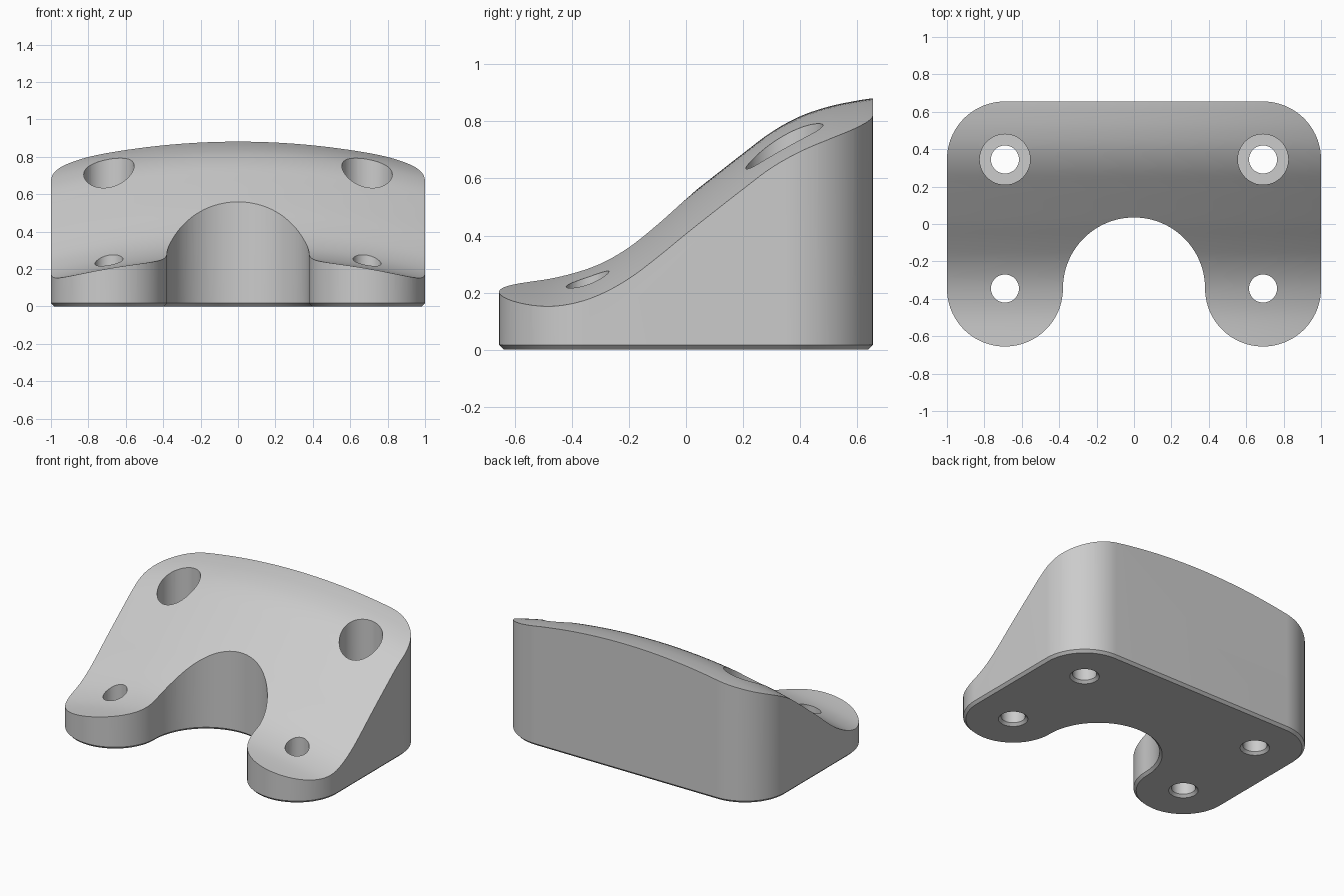
import bpy, bmesh, math

if "Cube" in bpy.data.objects:
    bpy.data.objects.remove(bpy.data.objects["Cube"])

CX, CY, R, NOTCH = 0.69, 0.345, 0.31, 0.38   # corner centres, corner radius, notch radius
CH = 0.017                                   # bottom chamfer

grey = bpy.data.materials.new("light grey")
grey.diffuse_color = (0.6, 0.6, 0.6, 1)
grey.use_nodes = True
grey.node_tree.nodes["Principled BSDF"].inputs["Base Color"].default_value = grey.diffuse_color


def arc(cx, cy, r, a0, a1, n=28):
    return [(cx + r * math.cos(math.radians(a0 + (a1 - a0) * i / n)),
             cy + r * math.sin(math.radians(a0 + (a1 - a0) * i / n))) for i in range(n + 1)]


def outline(d):
    """Plan of the bracket, moved inwards by d."""
    r = R - d
    return (arc(CX, -CY, r, 180, 360, 56) + arc(CX, CY, r, 0, 90) + arc(-CX, CY, r, 90, 180)
            + arc(-CX, -CY, r, 180, 360, 56) + arc(0, -CY, NOTCH + d, 180, 0, 56)[1:-1])


def make(name, bm):
    bmesh.ops.recalc_face_normals(bm, faces=bm.faces)
    me = bpy.data.meshes.new(name)
    bm.to_mesh(me)
    bm.free()
    me.materials.append(grey)
    ob = bpy.data.objects.new(name, me)
    bpy.context.collection.objects.link(ob)
    return ob


def loft(name, rings):
    """Closed solid through (points, z) rings."""
    bm = bmesh.new()
    rows = [[bm.verts.new((x, y, z)) for x, y in pts] for pts, z in rings]
    n = len(rows[0])
    for a, b in zip(rows, rows[1:]):
        for i in range(n):
            j = (i + 1) % n
            bm.faces.new((a[i], a[j], b[j], b[i]))
    bm.faces.new(rows[0][::-1])
    bm.faces.new(rows[-1])
    return make(name, bm)


# Centre-line profile of the sculpted top (y, z)
PROFILE = [(-0.8, 0.266), (-0.655, 0.262), (-0.5, 0.267), (-0.4, 0.285), (-0.3, 0.319),
           (-0.2, 0.374), (-0.1, 0.449), (0, 0.531), (0.1, 0.61), (0.2, 0.688), (0.3, 0.763),
           (0.4, 0.818), (0.5, 0.852), (0.6, 0.873), (0.655, 0.881), (0.8, 0.895)]


def slope(i):
    a, b = PROFILE[max(i - 1, 0)], PROFILE[min(i + 1, len(PROFILE) - 1)]
    return (b[1] - a[1]) / (b[0] - a[0])


def top_z(x, y):
    i = max(k for k in range(len(PROFILE) - 1) if PROFILE[k][0] <= y + 1e-9)
    (y0, z0), (y1, z1) = PROFILE[i], PROFILE[i + 1]
    h = y1 - y0
    t = (y - y0) / h
    z = ((2*t**3 - 3*t**2 + 1) * z0 + (t**3 - 2*t**2 + t) * h * slope(i)
         + (3*t**2 - 2*t**3) * z1 + (t**3 - t**2) * h * slope(i + 1))
    return z - 0.125 * x * x


# Bracket body with chamfered foot
body = loft("bracket_body", [(outline(CH), 0), (outline(0), CH), (outline(0), 1.2)])

# Cutter above the curved top surface
bm = bmesh.new()
NX, NY = 46, 60
grid = [[bm.verts.new((x, y, top_z(x, y)))
         for y in (-0.77 + 1.54 * j / NY for j in range(NY + 1))]
        for x in (-1.13 + 2.26 * i / NX for i in range(NX + 1))]
for i in range(NX):
    for j in range(NY):
        bm.faces.new((grid[i][j], grid[i + 1][j], grid[i + 1][j + 1], grid[i][j + 1]))
rim = [e for e in bm.edges if e.is_boundary]
new = bmesh.ops.extrude_edge_only(bm, edges=rim)["geom"]
for v in new:
    if isinstance(v, bmesh.types.BMVert):
        v.co.z = 1.6
bmesh.ops.holes_fill(bm, edges=[e for e in bm.edges if e.is_boundary], sides=0)
cutters = [make("top_cutter", bm)]

# Screw holes, countersunk underneath; rear ones counterbored from above
for sx in (-1, 1):
    for sy in (-1, 1):
        def ring(r):
            return arc(sx * CX, sy * CY, r, 0, 360, 48)[:-1]
        rings = [(ring(0.075 + 2 * CH), -CH), (ring(0.075), CH)]
        if sy > 0:
            rings += [(ring(0.075), 0.2), (ring(0.135), 0.2), (ring(0.135), 1.4)]
        else:
            rings += [(ring(0.075), 1.4)]
        cutters.append(loft("hole_cutter", rings))

bpy.context.view_layer.objects.active = body
body.select_set(True)
for c in cutters:
    c.hide_render = True
    m = body.modifiers.new("cut", "BOOLEAN")
    m.operation, m.solver, m.object = "DIFFERENCE", "EXACT", c
    bpy.ops.object.modifier_apply(modifier=m.name)
    bpy.data.objects.remove(c)

bpy.ops.object.select_all(action="DESELECT")
body.select_set(True)
bpy.ops.object.shade_smooth_by_angle(angle=math.radians(30))
